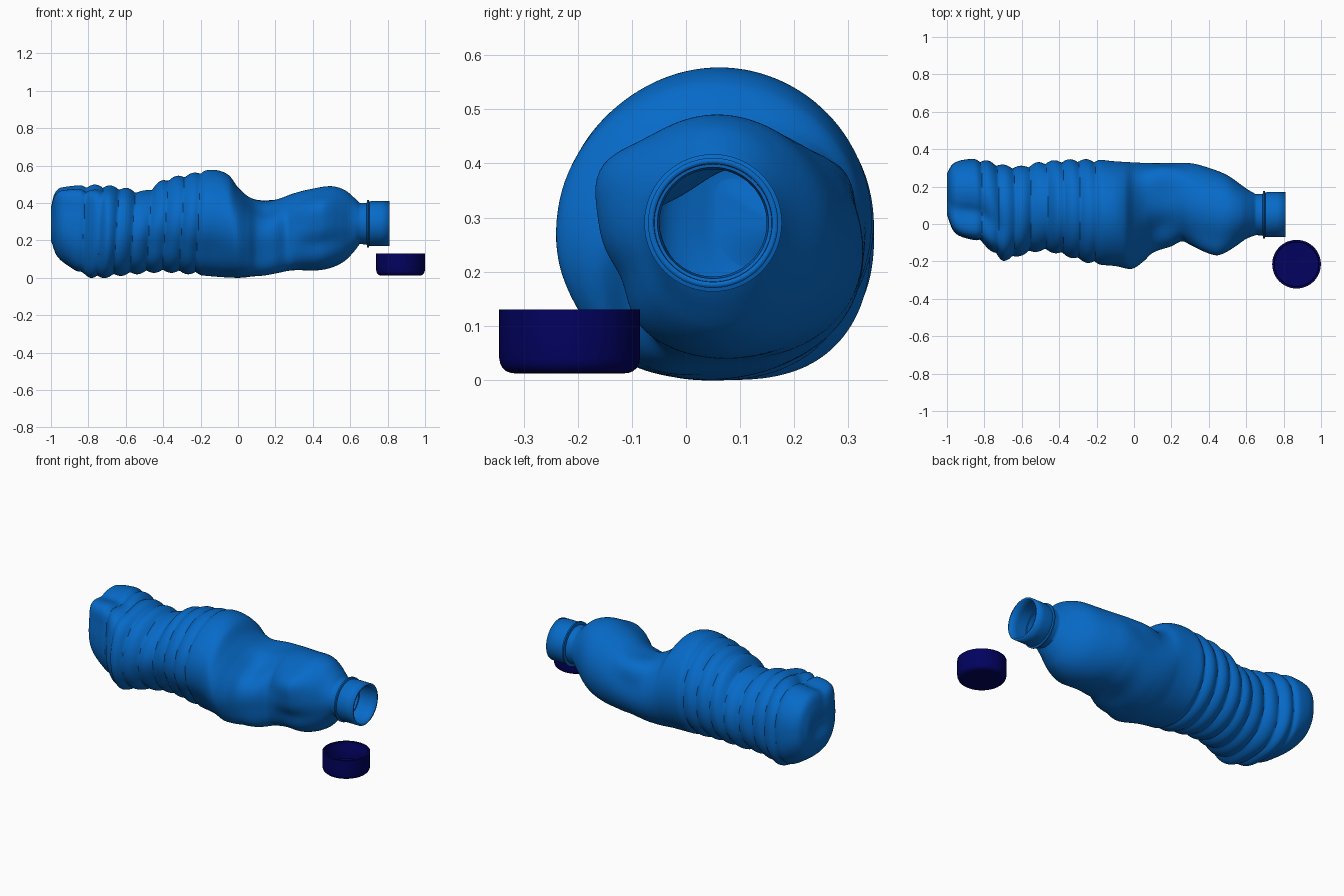
import bpy, bmesh, math

if "Cube" in bpy.data.objects:
    bpy.data.objects.remove(bpy.data.objects["Cube"])

def material(name, rgb):
    m = bpy.data.materials.new(name)
    m.diffuse_color = (*rgb, 1)
    m.use_nodes = True
    m.node_tree.nodes["Principled BSDF"].inputs["Base Color"].default_value = m.diffuse_color
    return m

def curve(pts):
    """Smooth interpolation through (x, value) points."""
    def slope(i):
        a, b = pts[max(i - 1, 0)], pts[min(i + 1, len(pts) - 1)]
        return (b[1] - a[1]) / (b[0] - a[0])
    def f(x):
        x = min(max(x, pts[0][0]), pts[-1][0])
        i = next(k for k in range(len(pts) - 1) if x <= pts[k + 1][0])
        (x0, v0), (x1, v1) = pts[i], pts[i + 1]
        h = x1 - x0
        t = (x - x0) / h
        return ((2*t**3 - 3*t*t + 1) * v0 + (t**3 - 2*t*t + t) * h * slope(i)
                + (3*t*t - 2*t**3) * v1 + (t**3 - t*t) * h * slope(i + 1))
    return f

def loft(name, rings, mat, angle):
    """Skin a list of closed rings; the first ring is capped."""
    bm = bmesh.new()
    vs = [[bm.verts.new(p) for p in r] for r in rings]
    n = len(vs[0])
    for a, b in zip(vs, vs[1:]):
        for i in range(n):
            j = (i + 1) % n
            bm.faces.new((a[i], a[j], b[j], b[i]))
    bm.faces.new(vs[0])
    bmesh.ops.recalc_face_normals(bm, faces=bm.faces)
    me = bpy.data.meshes.new(name)
    bm.to_mesh(me)
    bm.free()
    ob = bpy.data.objects.new(name, me)
    bpy.context.collection.objects.link(ob)
    me.materials.append(mat)
    bpy.ops.object.select_all(action='DESELECT')
    bpy.context.view_layer.objects.active = ob
    ob.select_set(True)
    bpy.ops.object.shade_smooth_by_angle(angle=math.radians(angle))
    return ob

# Body outline seen from the front (top, bottom) and from above (back, front)
top = curve([(-1, .38), (-.98, .455), (-.94, .487), (-.75, .502), (-.6, .482), (-.5, .468),
             (-.4, .525), (-.25, .56), (-.13, .577), (-.05, .55), (0, .485), (.06, .435),
             (.13, .415), (.2, .42), (.3, .453), (.4, .477), (.5, .49), (.57, .47),
             (.62, .43), (.65, .40)])
bottom = curve([(-1, .2), (-.97, .12), (-.9, .06), (-.83, .022), (-.77, -.002), (-.6, .013),
                (-.4, .028), (-.2, .013), (0, .001), (.1, .015), (.2, .037), (.3, .043),
                (.42, .04), (.5, .055), (.57, .09), (.62, .14), (.65, .18)])
back = curve([(-1, .27), (-.97, .32), (-.9, .345), (-.8, .343), (-.7, .318), (-.6, .312),
              (-.5, .333), (-.35, .346), (-.2, .345), (-.1, .335), (.1, .325), (.3, .325),
              (.4, .3), (.5, .26), (.6, .19), (.65, .16)])
front = curve([(-1, .05), (-.97, -.03), (-.93, -.065), (-.82, -.10), (-.75, -.16), (-.7, -.197),
               (-.6, -.17), (-.5, -.15), (-.4, -.165), (-.25, -.205), (-.1, -.22), (-.01, -.237),
               (.05, -.2), (.1, -.155), (.2, -.12), (.255, -.1), (.3, -.12), (.4, -.15),
               (.45, -.16), (.5, -.145), (.55, -.115), (.6, -.08), (.65, -.06)])

# Crushed spots (depth > 0) and pushed-out corners (depth < 0):
# x, angle in degrees (0 back, 90 top, 180 front), x width, angle width, depth
DENTS = [(.14, 126, .10, 30, .038), (.15, 48, .12, 20, -.045),       # waist: thumb dent, full back
         (.18, 232, .14, 23, -.05), (.28, 165, .05, 30, .012),       # full lower waist, crease
         (.42, 150, .11, 17, -.033), (.44, 203, .12, 18, .025),      # shoulder corner
         (-.15, 160, .16, 25, -.01), (-.17, 213, .16, 20, .018),     # hump flattened low in front
         (-.88, 137, .16, 17, -.035), (-.86, 106, .14, 15, .03),     # base corner and valley
         (-.8, 240, .12, 20, -.015), (-.45, 205, .13, 22, .015)]
N = 112
CY, CZ = .05, .29

def section(x, scale=1.0, px=None):
    t, b, k, f = top(x), bottom(x), back(x), front(x)
    cy, cz, hy, hz = (k + f) / 2, (t + b) / 2, (k - f) / 2, (t - b) / 2
    p = 2.0 + .35 * min(1, max(0, (-.55 - x) / .3))
    # ribs fade out before the waist and the base
    fade = min(1, max(0, (x + .87) / .05)) * min(1, max(0, (-.16 - x) / .05))
    ring = []
    for i in range(N):
        a = 2 * math.pi * i / N
        c, s = math.cos(a), math.sin(a)
        u = math.copysign(abs(c) ** (2 / p), c) * hy
        v = math.copysign(abs(s) ** (2 / p), s) * hz
        r = math.hypot(u, v)
        d = fade * .017 * (1 - abs(math.sin(math.pi * (x + .825 - .015 * s) / .0875)) ** .9)
        for dx, da, wx, wa, depth in DENTS:
            e = (math.degrees(a) - da + 180) % 360 - 180
            d += depth * math.exp(-((x - dx) / wx) ** 2 - (e / wa) ** 2)
        m = scale * max(.2, 1 - d / r)
        ring.append((x if px is None else px, cy + u * m, cz + v * m))
    return ring

def circle(x, r):
    return [(x, CY + r * math.cos(2 * math.pi * i / N), CZ + r * math.sin(2 * math.pi * i / N))
            for i in range(N)]

# Bottle: slightly pushed-in base, crushed ribbed body, neck with collar, open mouth
rings = [section(-1, s, -1 + .02 * (1 - s * s) ** 2) for s in (.03, .2, .4, .6, .75, .88, .96)]
rings += [section(-1 + 1.65 * (i / 220)) for i in range(221)]
rings += [circle(x, r) for x, r in [(.66, .11), (.688, .111), (.691, .127), (.699, .127),
                                    (.702, .118), (.71, .12), (.76, .12), (.81, .12)]]
bottle = loft("bottle", rings, material("bottle_blue", (.002, .145, .58)), 50)
wall = bottle.modifiers.new("wall", 'SOLIDIFY')
wall.thickness = .011
wall.offset = -1

# Cap: open cup lying upside down, with an inner step
prof = [(.0005, .012), (.1, .012), (.109, .013), (.117, .016), (.124, .022), (.128, .03),
        (.13, .04), (.13, .08), (.13, .13), (.119, .13), (.119, .105), (.116, .10), (.116, .03),
        (.02, .028), (.0005, .028)]
cap_rings = [[(.869 + r * math.cos(2 * math.pi * i / 64), -.215 + r * math.sin(2 * math.pi * i / 64), z)
              for i in range(64)] for r, z in prof]
loft("cap", cap_rings, material("cap_navy", (.0005, .0005, .115)), 35)
